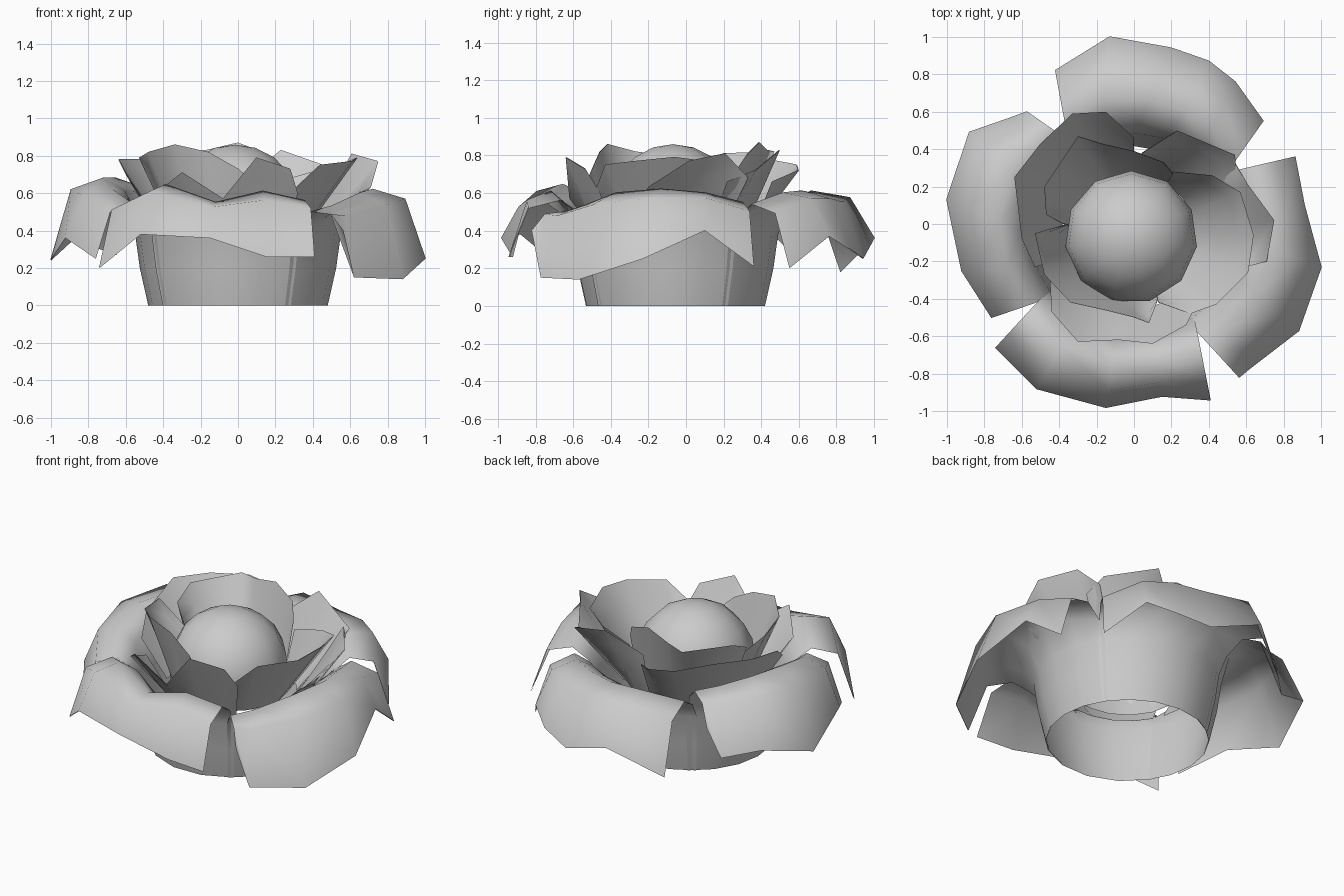
import bpy
import bmesh
from math import radians, cos, sin, atan2
from mathutils import Vector

default_cube = bpy.data.objects.get("Cube")
if default_cube:
    bpy.data.objects.remove(default_cube, do_unlink=True)

grey = bpy.data.materials.new("petal grey")
grey.use_nodes = True
grey.diffuse_color = (0.6, 0.6, 0.6, 1)
grey.node_tree.nodes["Principled BSDF"].inputs["Base Color"].default_value = grey.diffuse_color

CENTRE = Vector((0, -0.06, 0))


def add_object(name, bm):
    """Turn a bmesh into a smooth shaded object."""
    for face in bm.faces:
        face.smooth = True
    mesh = bpy.data.meshes.new(name)
    bm.to_mesh(mesh)
    bm.free()
    mesh.materials.append(grey)
    obj = bpy.data.objects.new(name, mesh)
    bpy.context.collection.objects.link(obj)
    return obj


def add_sheet(name, columns):
    """Skin a grid of points, one column per step around the flower, with two sides."""
    bm = bmesh.new()
    grid = [[bm.verts.new(point) for point in column] for column in columns]
    for left, right in zip(grid, grid[1:]):
        for row in range(len(left) - 1):
            bm.faces.new((left[row], right[row], right[row + 1], left[row + 1]))
    petal = add_object(name, bm)
    shell = petal.modifiers.new("two sides", 'SOLIDIFY')
    shell.thickness = 0.004
    shell.offset = -1
    shell.use_rim = False


def ring_point(angle, radius, height):
    return CENTRE + Vector((radius * cos(angle), radius * sin(angle), height))


def at_height(point, height):
    return Vector((point.x, point.y, height))


def outer_petal(name, start, end, tips):
    """Wall rising from the ground, rolled over a crest and drooping to the tips.
    Each tip holds its position and the height of the crest behind it."""
    columns = []
    for index, (x, y, z, crest) in enumerate(tips):
        angle = radians(start + (end - start) * index / (len(tips) - 1))
        tip = Vector((x, y, z))
        wall = ring_point(angle, 0.55, 0.38)
        columns.append([
            ring_point(angle, 0.48, 0),
            ring_point(angle, 0.525, 0.2),
            wall,
            at_height(wall.lerp(tip, 0.13), crest - 0.07),
            at_height(wall.lerp(tip, 0.38), crest),
            at_height(wall.lerp(tip, 0.76), crest * 0.86 + z * 0.14),
            tip,
        ])
    add_sheet(name, columns)


def inner_petal(name, radius, rim):
    """Upright cupped petal from a hidden foot ring to its rim."""
    columns = []
    for tip in map(Vector, rim):
        offset = tip - CENTRE
        foot = ring_point(atan2(offset.y, offset.x), radius, 0.36)
        low = foot.lerp(tip, 0.4)
        high = foot.lerp(tip, 0.75)
        columns.append([foot, low, high, tip])
    add_sheet(name, columns)


# Four large drooping petals
outer_petal("outer_petal_front", 213, 306, [
    (-.74, -.66, .2, .56), (-.52, -.88, .38, .645), (-.15, -.98, .36, .55),
    (.15, -.92, .26, .61), (.41, -.94, .26, .56)])
outer_petal("outer_petal_left", 302, 396, [
    (.56, -.82, .4, .5), (.62, -.77, .15, .53), (.88, -.57, .14, .6),
    (1, -.23, .25, .62), (.91, .1, .4, .6), (.86, .36, .21, .55)])
outer_petal("outer_petal_back", 32, 128, [
    (.69, .55, .2, .54), (.54, .76, .37, .6), (.4, .87, .3, .61),
    (.2, .94, .25, .6), (-.13, 1, .36, .61), (-.42, .82, .18, .55)])
outer_petal("outer_petal_right", 122, 217, [
    (-.57, .6, .45, .6), (-.65, .57, .27, .63), (-.88, .49, .35, .68),
    (-1, .13, .24, .68), (-.92, -.25, .36, .62), (-.76, -.5, .25, .54)])

# Middle layer of upright petals
inner_petal("middle_petal_right", 0.4, [
    (0, .46, .66), (-.15, .6, .72), (-.33, .59, .75), (-.5, .43, .78),
    (-.64, .25, .78), (-.6, -.08, .7), (-.53, -.23, .6)])
inner_petal("middle_petal_front", 0.4, [
    (-.45, -.3, .54), (-.44, -.47, .6), (-.3, -.63, .71), (-.08, -.62, .57),
    (.1, -.64, .79), (.28, -.54, .73), (.32, -.46, .6)])
inner_petal("middle_petal_left", 0.4, [
    (.6, -.23, .57), (.71, -.2, .63), (.75, .02, .77), (.61, .21, .81), (.54, .33, .68)])
inner_petal("middle_petal_back", 0.38, [
    (.55, .22, .66), (.54, .37, .72), (.23, .5, .83), (.04, .38, .68)])

# Inner layer wrapped around the heart
inner_petal("inner_petal_back", 0.33, [
    (.21, .27, .72), (.16, .33, .81), (0, .39, .87), (-.17, .43, .83),
    (-.3, .47, .82), (-.48, .2, .81), (-.47, .05, .74), (-.38, 0, .62)])
inner_petal("inner_petal_left", 0.33, [
    (.13, -.42, .58), (.3, -.48, .62), (.44, -.43, .75), (.61, -.26, .77),
    (.64, -.06, .79), (.57, .17, .76), (.42, .26, .72), (.21, .28, .66)])
inner_petal("inner_petal_front", 0.33, [
    (-.36, 0, .62), (-.53, -.05, .79), (-.48, -.27, .82), (-.34, -.42, .86),
    (-.16, -.46, .82), (0, -.5, .73), (.08, -.53, .66), (.13, -.4, .6)])

# Domed heart, open underneath
bm = bmesh.new()
bmesh.ops.create_uvsphere(bm, u_segments=11, v_segments=10, radius=0.355)
hidden = [vert for vert in bm.verts if vert.co.z < -0.15]
bmesh.ops.delete(bm, geom=hidden, context='VERTS')
heart = add_object("flower_heart", bm)
heart.location = (-0.015, -0.07, 0.505)
